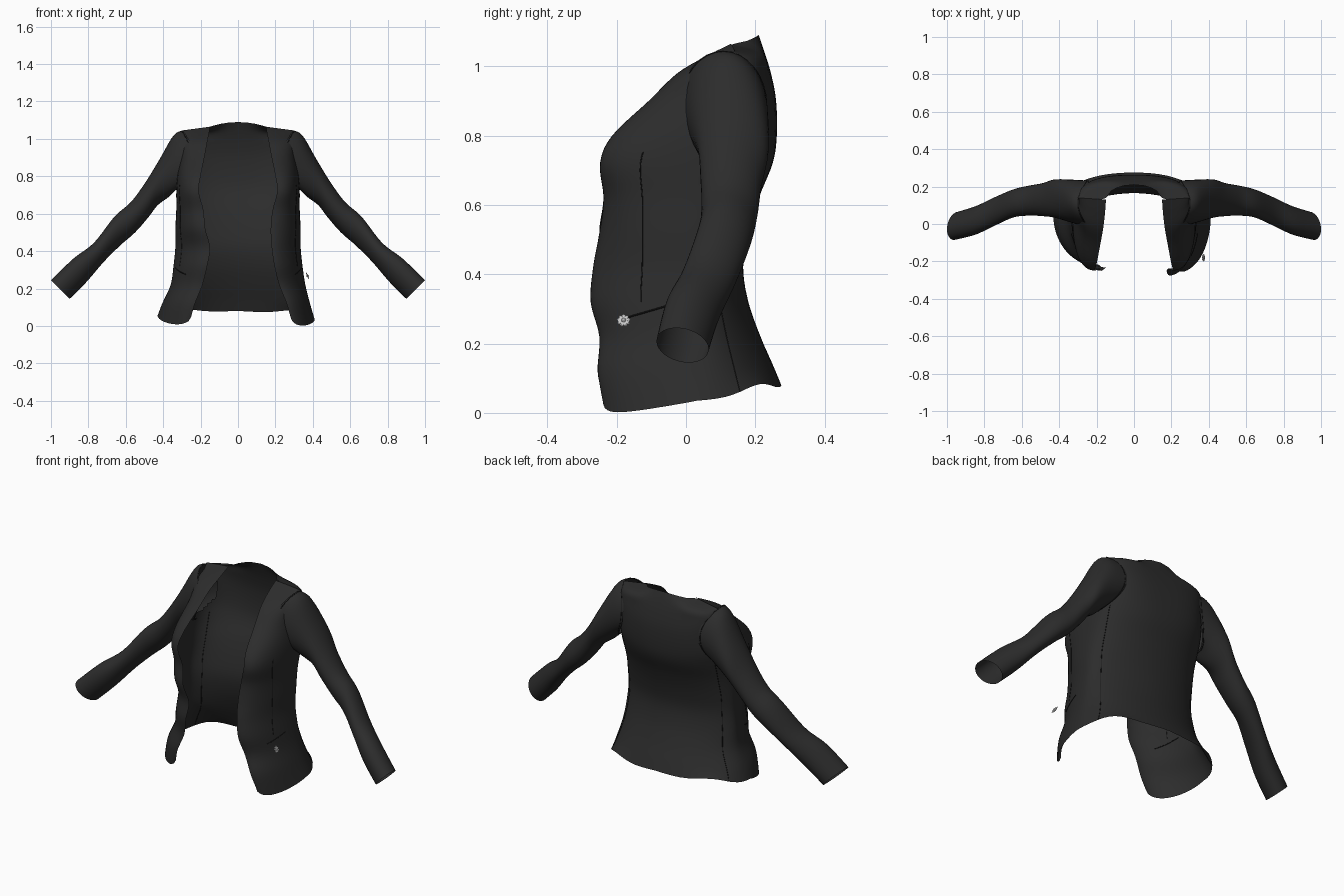
import bpy, bmesh, math
from mathutils import Vector, Matrix
from mathutils.bvhtree import BVHTree

if "Cube" in bpy.data.objects:
    bpy.data.objects.remove(bpy.data.objects["Cube"])


def material(name, value):
    mat = bpy.data.materials.new(name)
    mat.use_nodes = True
    colour = (value, value, value, 1)
    mat.diffuse_color = colour
    bsdf = mat.node_tree.nodes["Principled BSDF"]
    bsdf.inputs["Base Color"].default_value = colour
    bsdf.inputs["Roughness"].default_value = 0.8
    return mat


CLOTH = material("charcoal_cloth", 0.025)
STITCH = material("black_stitching", 0.01)
SILVER = material("pale_silver", 0.6)


def smooth_rows(rows, steps):
    """Catmull-Rom interpolation between successive rows of points."""
    out = []
    last = len(rows) - 1
    for i in range(last):
        quad = [rows[min(max(i + k, 0), last)] for k in (-1, 0, 1, 2)]
        for s in range(steps):
            t = s / steps
            out.append([b + (c - a) * (t / 2)
                        + (a * 2 - b * 5 + c * 4 - d) * (t * t / 2)
                        + (b * 3 - a - c * 3 + d) * (t ** 3 / 2)
                        for a, b, c, d in zip(*quad)])
    return out + [rows[-1]]


def skin(name, rows, closed=False, skip=None):
    """Join rows of points with quads, leaving out faces that skip() accepts."""
    n = len(rows[0])
    verts = [p for row in rows for p in row]
    faces = []
    for i in range(len(rows) - 1):
        for j in range(n if closed else n - 1):
            k = (j + 1) % n
            f = (i * n + j, i * n + k, (i + 1) * n + k, (i + 1) * n + j)
            if skip and skip(sum((verts[v] for v in f), Vector()) / 4):
                continue
            faces.append(f)
    mesh = bpy.data.meshes.new(name)
    mesh.from_pydata(verts, [], faces)
    mesh.shade_smooth()
    mesh.materials.append(CLOTH)
    obj = bpy.data.objects.new(name, mesh)
    bpy.context.collection.objects.link(obj)
    return obj, verts, faces


def seam(name, points, closed=False, radius=0.0022):
    curve = bpy.data.curves.new(name, "CURVE")
    curve.dimensions = "3D"
    curve.bevel_depth = radius
    curve.bevel_resolution = 0
    spline = curve.splines.new("POLY")
    spline.points.add(len(points) - 1)
    for sp, p in zip(spline.points, points):
        sp.co = (*p, 1)
    spline.use_cyclic_u = closed
    curve.materials.append(STITCH)
    bpy.context.collection.objects.link(bpy.data.objects.new(name, curve))


def lerp(a, b, t):
    return a + (b - a) * t


# Body: height at front, side, back; front edge x, y; side x, y; back y;
# roundness of the front and back quarters (lower is boxier)
BODY = [
    (.05, .035, .08, .28, -.24, .41, .03, .275, 1.1, .88),
    (.12, .12, .14, .26, -.255, .385, .03, .25, 1.1, .92),
    (.22, .22, .22, .22, -.25, .36, .03, .215, 1.1, 1),
    (.32, .32, .32, .195, -.275, .345, .03, .18, 1.1, 1.05),
    (.42, .42, .42, .18, -.268, .335, .03, .165, 1.1, 1.05),
    (.52, .52, .52, .175, -.25, .335, .03, .18, 1, 1),
    (.62, .62, .62, .185, -.238, .33, .04, .21, .88, .95),
    (.72, .72, .72, .21, -.248, .33, .05, .25, .85, .87),
    (.8, .8, .8, .2, -.213, .325, .07, .262, .85, .78),
    (.9, .9, .9, .18, -.108, .31, .09, .26, .9, .7),
    (.98, .98, .98, .165, -.025, .31, .11, .245, .92, .68),
    (1.03, 1.015, 1.045, .155, .06, .3, .13, .225, .92, .73),
    (1.065, 1.045, 1.09, .15, .13, .3, .14, .21, .92, .73),
]
COLS = 16


def half_row(index, side):
    """One side of a body row, from the front edge round to the back centre."""
    zf, zs, zb, fx, fy, sx, sy, by, front_power, back_power = BODY[index]
    hem, top = index == 0, index == len(BODY) - 1
    if side < 0 and zf < 0.45:      # the right skirt hangs a little differently
        fx, fy, sx = fx - 0.03, fy * 0.87, sx + 0.02 * (zf < 0.2)
        zs += 0.02 * hem
    pts = []
    for j in range(COLS):           # front panel
        a = math.pi / 2 * j / COLS
        t = math.sin(a) ** front_power
        y = lerp(fy, sy, t) if top else lerp(sy, fy, math.cos(a) ** front_power)
        z = lerp(zf, zs, t if top else j / COLS)
        dip = 0.043 * hem * math.sin(math.pi * (j / COLS) ** 0.6)
        pts.append((lerp(fx, sx, t), y, z - dip))
    for j in range(COLS + 1):       # back panel
        a = math.pi / 2 * j / COLS
        x = sx * math.cos(a) ** back_power if j < COLS else 0
        y = lerp(sy, by, math.sin(a) ** back_power)
        z = lerp(zs, zb, j / COLS) + 0.025 * hem * math.sin(2 * a) ** 4
        if top and x > fx:          # shoulder line
            t = (x - fx) / (sx - fx)
            y, z = lerp(fy, sy, t), lerp(zf, zs, t)
        elif top:                   # back of the neck
            r = 1 - (x / fx) ** 2
            y, z = lerp(fy, by, r ** 0.5), lerp(zf, zb, r)
        pts.append((x, y, z))
    return [Vector((side * x, y, z)) for x, y, z in pts]


def full_row(index):
    return half_row(index, 1) + half_row(index, -1)[-2::-1]


def in_armhole(c):
    return (abs(c.x) > 0.24
            and ((c.y - .115) / .085) ** 2 + ((c.z - .885) / .115) ** 2 < 1)


body_rows = smooth_rows([full_row(i) for i in range(len(BODY))], 5)
body, verts, faces = skin("jacket_body", body_rows, skip=in_armhole)

# Sleeves: upper x, z; lower x, z; centre y; half depth
SLEEVE = [
    (.295, 1.045, .325, .735, .107, .125),
    (.345, 1.018, .37, .69, .122, .115),
    (.42, .89, .43, .645, .136, .102),
    (.5, .76, .48, .58, .13, .088),
    (.575, .66, .55, .5, .125, .08),
    (.66, .585, .63, .43, .11, .075),
    (.77, .445, .72, .34, .067, .076),
    (.88, .36, .81, .235, .02, .076),
    (1, .245, .9, .145, -.01, .073),
]


def sleeve_ring(index, n=32):
    ux, uz, lx, lz, cy, depth = SLEEVE[index]
    lean = 0.02 * index / len(SLEEVE)
    top, low = Vector((ux, cy - lean, uz)), Vector((lx, cy + lean, lz))
    tuck = (0.07, 0.025)[index] if index < 2 else 0
    ring = []
    for k in range(n):
        a = math.tau * k / n
        c = math.cos(a)
        ring.append((top + low) / 2 + (top - low) / 2 * math.sin(a)
                    + Vector((-tuck * c * c, depth * c, 0)))
    return ring


rings = smooth_rows([sleeve_ring(i) for i in range(len(SLEEVE))], 5)
sleeves, _, _ = skin("sleeves", rings, closed=True)
sleeves.modifiers.new("both_arms", "MIRROR").use_clip = False

# Seams: armholes, panel lines, pockets
tree = BVHTree.FromPolygons(verts, faces)
width = len(body_rows[0])
for label, side in (("left", 1), ("right", -1)):
    seam(label + "_armhole_seam",
         [Vector((side * p.x, p.y, p.z)) for p in rings[1]], closed=True)
    for part, col, first in (("front", COLS - 6, 15), ("back", COLS + 5, 0)):
        j = col if side > 0 else width - 1 - col
        seam(f"{label}_{part}_panel_seam", [r[j] for r in body_rows[first:38]],
             radius=0.0018)
    pocket = []
    for k in range(9):
        start = Vector((side * 2, lerp(-.17, -.05, k / 8), lerp(.275, .31, k / 8)))
        hit = tree.ray_cast(start, Vector((-side, 0, 0)))[0]
        if hit:
            pocket.append(hit)
    if len(pocket) > 1:
        seam(label + "_pocket_seam", pocket, radius=0.0025)

# Brooch: small flower of flattened petals beside the left pocket
bm = bmesh.new()
centre = Matrix.Translation((.372, -.18, .267)) @ Matrix.Rotation(math.radians(-25), 4, "Y")
for k in range(9):
    turn = Matrix.Rotation(math.tau * k / 9, 4, "X")
    petal = Matrix.Translation((0, 0, .012)) @ Matrix.Diagonal((.003, .006, .009, 1))
    bmesh.ops.create_icosphere(bm, subdivisions=1, radius=1, matrix=centre @ turn @ petal)
bmesh.ops.create_icosphere(bm, subdivisions=2, radius=.007, matrix=centre)
mesh = bpy.data.meshes.new("brooch")
bm.to_mesh(mesh)
bm.free()
mesh.materials.append(SILVER)
bpy.context.collection.objects.link(bpy.data.objects.new("brooch", mesh))
